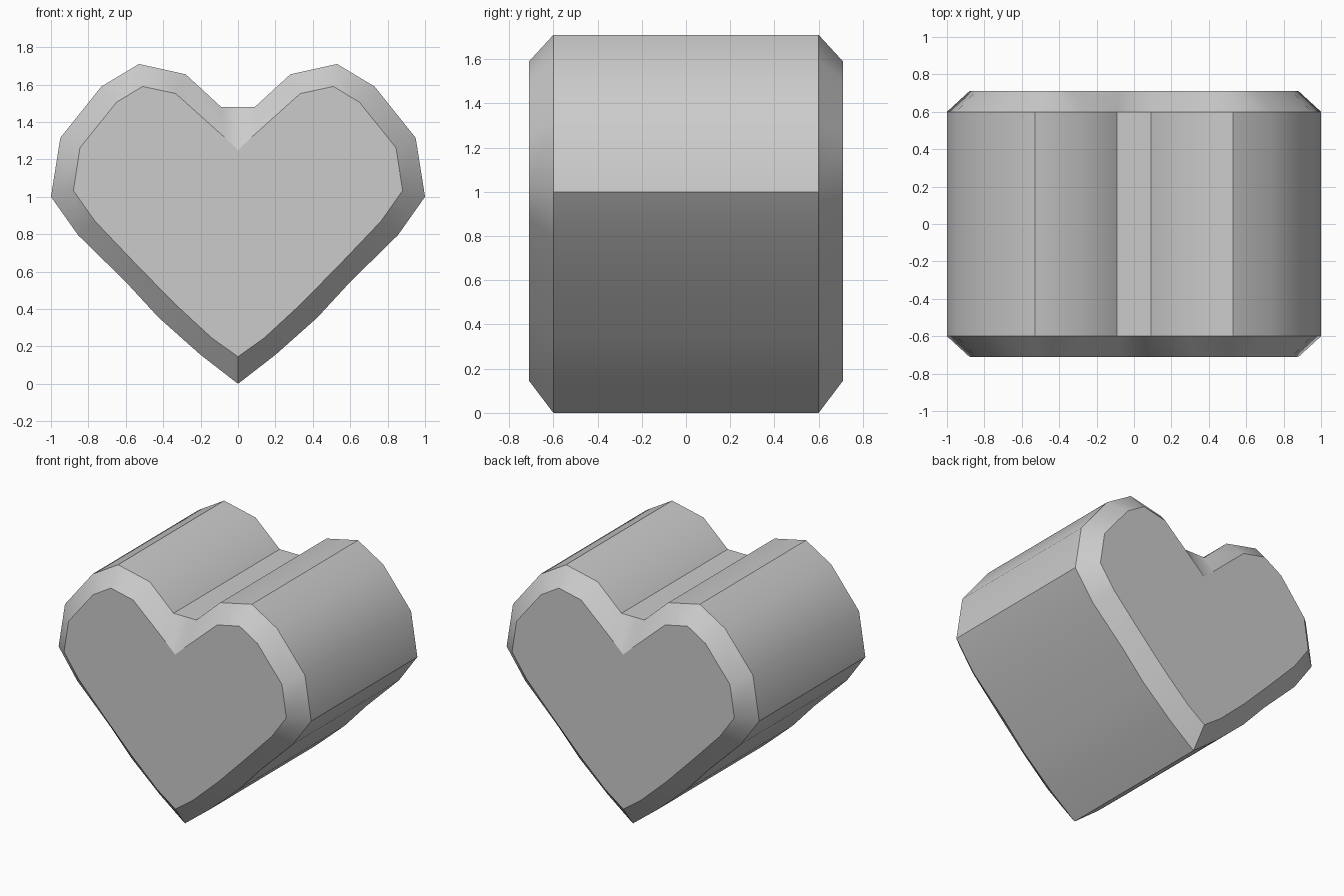
import bpy, bmesh, math

if "Cube" in bpy.data.objects:
    bpy.data.objects.remove(bpy.data.objects["Cube"])

# Right half of the heart outline (x, z), bottom tip to top notch
OUTER = [(0, 0), (0.2, 0.155), (0.425, 0.355), (0.6, 0.545), (0.855, 0.795),
         (1, 1), (0.95, 1.315), (0.73, 1.59), (0.53, 1.71), (0.28, 1.655),
         (0.09, 1.48), (0, 1.48)]
# Matching outline of the inset end caps
INNER = [(0, 0.145), (0.14, 0.245), (0.34, 0.43), (0.56, 0.655), (0.765, 0.87),
         (0.88, 1.033), (0.845, 1.262), (0.65, 1.505), (0.51, 1.59),
         (0.333, 1.552), (0.08, 1.325), (0, 1.25)]


def mirrored(half):
    return half + [(-x, z) for x, z in reversed(half[1:-1])]


bm = bmesh.new()

# Four rings along the depth: cap, body, body, cap
rings = []
for half, y in ((INNER, -0.71), (OUTER, -0.6), (OUTER, 0.6), (INNER, 0.71)):
    rings.append([bm.verts.new((x, y, z)) for x, z in mirrored(half)])

# Bevels and side walls
for a, b in zip(rings, rings[1:]):
    n = len(a)
    for i in range(n):
        j = (i + 1) % n
        bm.faces.new((a[i], a[j], b[j], b[i]))

# Flat heart-shaped ends
bm.faces.new(rings[0])
bm.faces.new(rings[-1])
bmesh.ops.recalc_face_normals(bm, faces=bm.faces)

mesh = bpy.data.meshes.new("heart_block")
bm.to_mesh(mesh)
bm.free()
heart = bpy.data.objects.new("heart_block", mesh)
bpy.context.collection.objects.link(heart)

# Soft shading on the gentle facets, crisp edges elsewhere
bpy.context.view_layer.objects.active = heart
heart.select_set(True)
bpy.ops.object.shade_smooth_by_angle(angle=math.radians(31))
